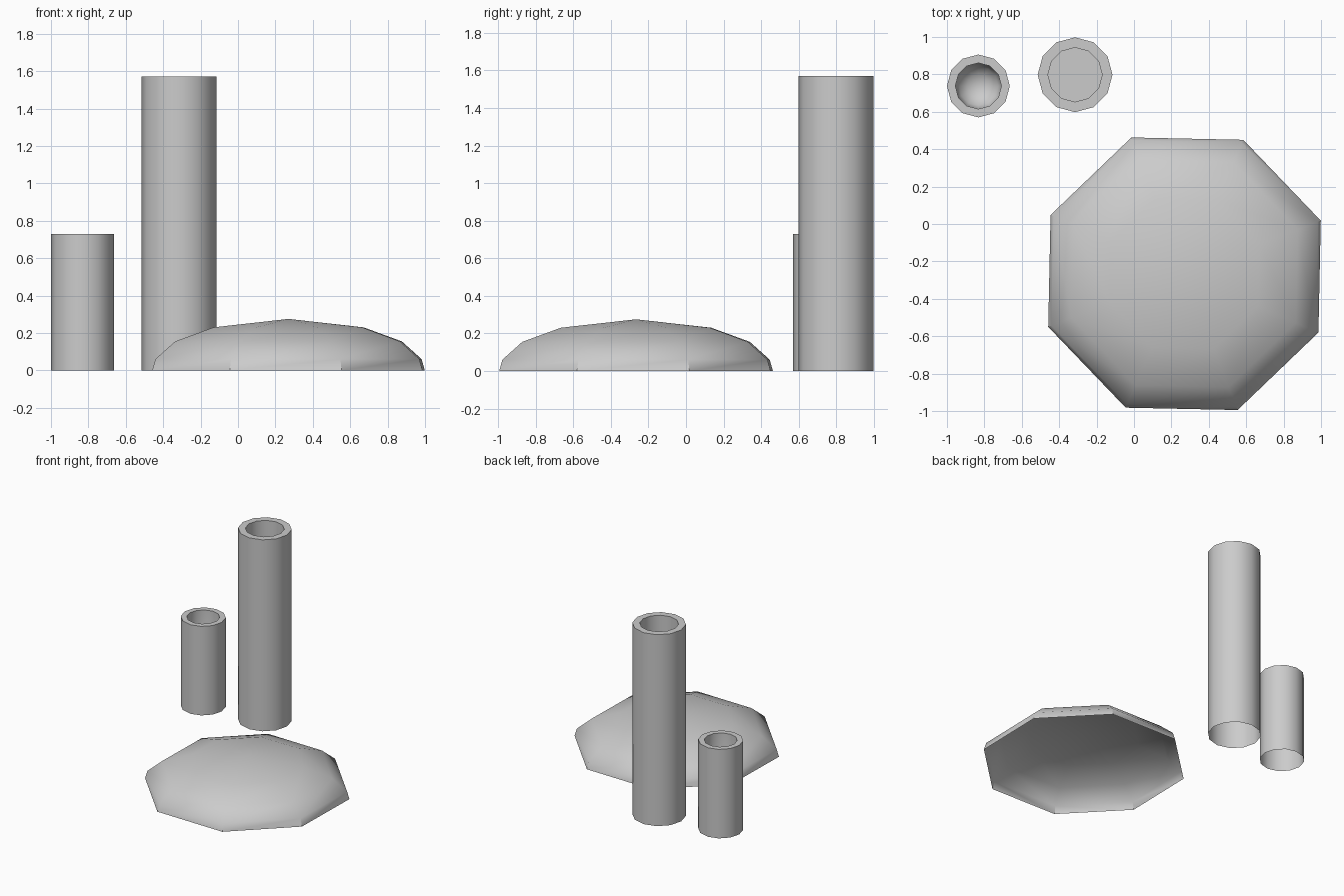
import bpy, bmesh, math

if "Cube" in bpy.data.objects:
    bpy.data.objects.remove(bpy.data.objects["Cube"])


def lathe(name, profile, sides, centre, turn=0.0):
    """Spin (radius, z) points round a vertical axis; radius 0 closes to a tip."""
    bm = bmesh.new()
    rings = []
    for r, z in profile:
        if r == 0:
            rings.append([bm.verts.new((0, 0, z))])
        else:
            angles = [math.radians(turn) + math.tau * i / sides for i in range(sides)]
            rings.append([bm.verts.new((r * math.cos(a), r * math.sin(a), z)) for a in angles])
    for low, high in zip(rings, rings[1:]):
        for i in range(sides):
            j = (i + 1) % sides
            if len(high) == 1:
                bm.faces.new((low[i], low[j], high[0]))
            else:
                bm.faces.new((low[i], low[j], high[j], high[i]))
    mesh = bpy.data.meshes.new(name)
    bm.to_mesh(mesh)
    bm.free()
    obj = bpy.data.objects.new(name, mesh)
    obj.location = (centre[0], centre[1], 0)
    bpy.context.collection.objects.link(obj)
    bpy.ops.object.select_all(action='DESELECT')
    obj.select_set(True)
    bpy.context.view_layer.objects.active = obj
    bpy.ops.object.shade_smooth_by_angle(angle=math.radians(40))
    return obj


# Low eight-sided dome, an open shell underneath
lathe("dome_shell",
      [(0.782, 0), (0.764, 0.06), (0.65, 0.155), (0.43, 0.23), (0, 0.275)],
      8, (0.27, -0.266), 21.3)

# Tall pipe: open at the foot, flat-bottomed bore from the top
lathe("tall_pipe",
      [(0.2, 0), (0.2, 1.57), (0.145, 1.57), (0.145, 1.1), (0, 1.1)],
      12, (-0.315, 0.798))

# Short pipe: open at the foot, bore with a rounded bottom
lathe("short_pipe",
      [(0.168, 0), (0.168, 0.73), (0.123, 0.73), (0.123, 0.43),
       (0.105, 0.375), (0.06, 0.34), (0, 0.325)],
      12, (-0.832, 0.738))
